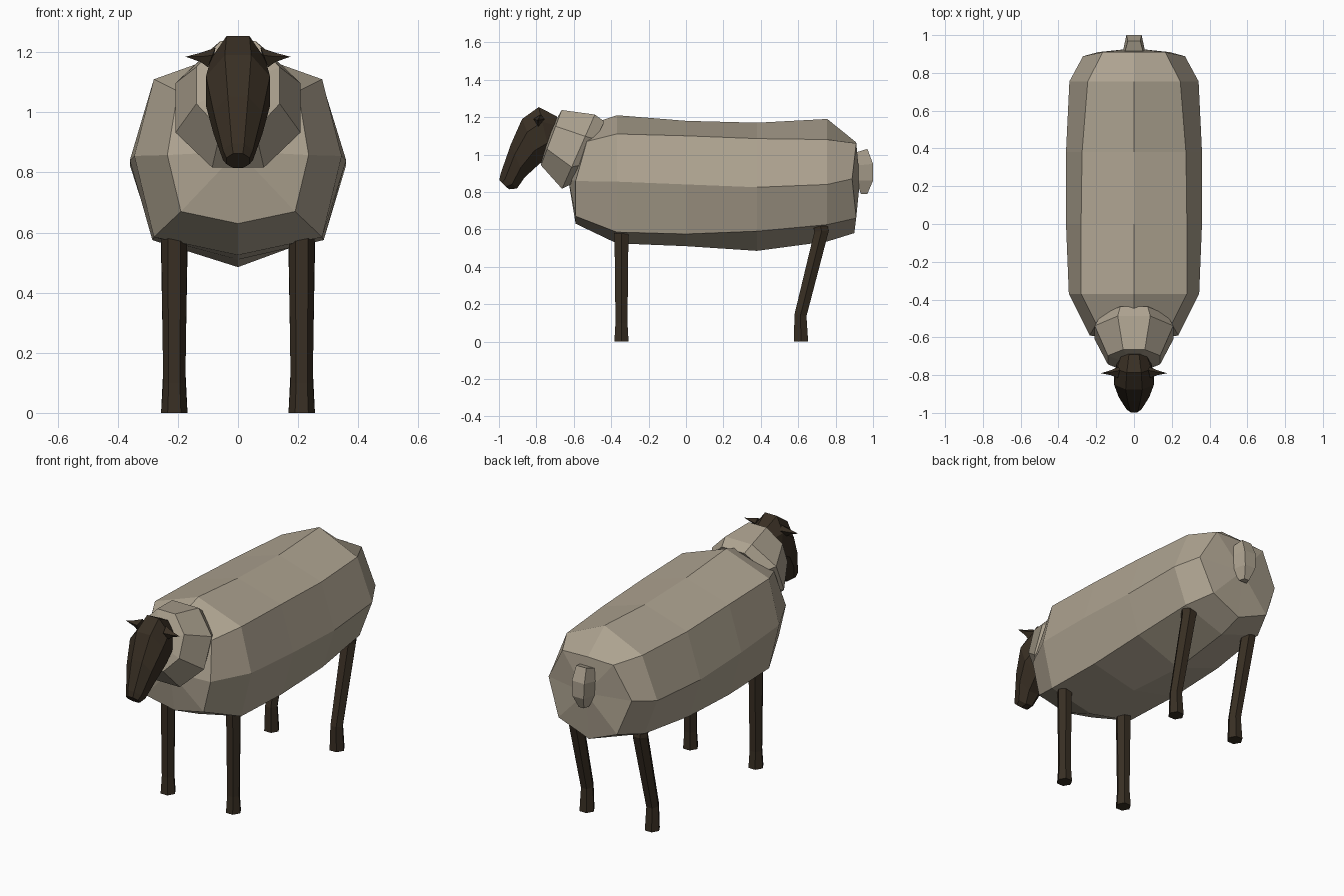
import bpy, bmesh, math
from mathutils import Vector

if "Cube" in bpy.data.objects:
    bpy.data.objects.remove(bpy.data.objects["Cube"])


def material(name, rgb):
    m = bpy.data.materials.new(name)
    m.diffuse_color = (*rgb, 1)
    m.use_nodes = True
    m.node_tree.nodes["Principled BSDF"].inputs["Base Color"].default_value = m.diffuse_color
    return m


WOOL = material("warm_grey_wool", (0.42, 0.365, 0.28))
DARK = material("dark_brown_skin", (0.040, 0.028, 0.017))


def loft(name, rings, mat, start=None, end=None):
    """Skin a list of equal-sized point rings; ends are flat or fanned to a point."""
    bm = bmesh.new()
    loops = [[bm.verts.new(p) for p in ring] for ring in rings]
    n = len(loops[0])
    for a, b in zip(loops, loops[1:]):
        for i in range(n):
            bm.faces.new((a[i], a[(i + 1) % n], b[(i + 1) % n], b[i]))
    for loop, tip in ((loops[0], start), (loops[-1], end)):
        if tip is None:
            bm.faces.new(loop)
        else:
            t = bm.verts.new(tip)
            for i in range(n):
                bm.faces.new((loop[i], loop[(i + 1) % n], t))
    bmesh.ops.recalc_face_normals(bm, faces=bm.faces)
    mesh = bpy.data.meshes.new(name)
    bm.to_mesh(mesh)
    bm.free()
    mesh.materials.append(mat)
    ob = bpy.data.objects.new(name, mesh)
    bpy.context.collection.objects.link(ob)
    return ob


def mirrored(half):
    """Close a right-hand outline (bottom to top) with its left-hand copy."""
    return half + [(-x, y, z) for x, y, z in half[-2:0:-1]]


def hoop(top, bottom, width, n=8, turn=0.0):
    """Oval ring spanning two (y, z) points with a given half width."""
    t, b = Vector(top), Vector(bottom)
    c, r = (t + b) / 2, (t - b) / 2
    pts = []
    for i in range(n):
        a = 2 * math.pi * i / n + turn
        p = c + r * math.cos(a)
        pts.append((width * math.sin(a), p.x, p.y))
    return pts


# Body: octagonal barrel, (y, bottom z, lower xz, middle xz, upper xz, top z)
barrel = [
    (-0.37, 0.525, (0.28, 0.585), (0.345, 0.855), (0.28, 1.11), 1.21),
    (0.00, 0.51, (0.285, 0.575), (0.36, 0.84), (0.28, 1.10), 1.18),
    (0.38, 0.485, (0.285, 0.59), (0.36, 0.825), (0.275, 1.085), 1.17),
    (0.755, 0.535, (0.26, 0.625), (0.342, 0.84), (0.245, 1.08), 1.19),
]
body = [mirrored([(0, y, lo), (a[0], y, a[1]), (b[0], y, b[1]), (c[0], y, c[1]), (0, y, hi)])
        for y, lo, a, b, c, hi in barrel]
chest = mirrored([(0, -0.59, 0.63), (0.19, -0.59, 0.67), (0.235, -0.59, 0.858),
                  (0.20, -0.53, 1.07), (0, -0.46, 1.18)])
rump = mirrored([(0, 0.90, 0.58), (0.19, 0.91, 0.66), (0.27, 0.888, 0.87),
                 (0.165, 0.91, 1.06), (0, 0.91, 1.065)])
loft("woolly_body", [chest] + body + [rump], WOOL, (0, -0.63, 0.87), (0, 0.93, 0.86))

# Neck wool
TURN = math.pi / 8
loft("woolly_neck", [
    hoop((-0.43, 1.19), (-0.60, 0.84), 0.19, 8, TURN),
    hoop((-0.48, 1.23), (-0.67, 0.80), 0.225, 8, TURN),
    hoop((-0.66, 1.25), (-0.78, 0.93), 0.15, 8, TURN),
], WOOL, end=(0, -0.75, 1.09))

# Head tapering to the muzzle
loft("head", [
    hoop((-0.69, 1.21), (-0.68, 1.03), 0.07, 8, TURN),
    hoop((-0.79, 1.265), (-0.72, 0.97), 0.10, 8, TURN),
    hoop((-0.88, 1.20), (-0.78, 0.94), 0.115, 8, TURN),
    hoop((-0.94, 1.06), (-0.86, 0.87), 0.088, 8, TURN),
    hoop((-0.995, 0.90), (-0.90, 0.815), 0.054, 8, TURN),
    hoop((-1.0, 0.865), (-0.945, 0.812), 0.042, 8, TURN),
], DARK)

# Stubby tail
loft("tail", [
    [(sx * w, y, z) for sx, y, z in ((-1, y0, z0), (1, y0, z0), (0.65, y1, z1), (-0.65, y1, z1))]
    for w, y0, z0, y1, z1 in (
        (0.050, 0.905, 1.01, 0.97, 1.03),
        (0.062, 0.90, 0.94, 1.0, 0.95),
        (0.055, 0.91, 0.86, 1.0, 0.86),
        (0.025, 0.935, 0.79, 0.97, 0.79))
], WOOL)


# Legs: hexagonal tubes following (y, z, radius), widening at the hoof
def leg(name, x, path):
    rings = [[(x + r * math.cos(k * math.pi / 3), y + r * math.sin(k * math.pi / 3),
               z - tilt * r * math.sin(k * math.pi / 3)) for k in range(6)]
             for y, z, r, tilt in path]
    loft(name, rings, DARK)


for side, s in (("left", 1), ("right", -1)):
    leg(f"front_leg_{side}", s * 0.212,
        [(-0.345, 0, 0.044, 0), (-0.345, 0.10, 0.037, 0), (-0.345, 0.57, 0.043, 0),
         (-0.345, 0.60, 0.042, 0)])
    leg(f"back_leg_{side}", s * 0.212,
        [(0.615, 0, 0.044, 0), (0.612, 0.14, 0.037, 0.15), (0.725, 0.59, 0.045, -0.1),
         (0.71, 0.655, 0.042, 0.1)])
    # Ear: flat spike pointing sideways
    root = [(s * 0.075, -0.775, 1.215), (s * 0.085, -0.815, 1.19), (s * 0.10, -0.79, 1.15),
            (s * 0.08, -0.755, 1.19)]
    mid = [(s * 0.125, -0.785, 1.198), (s * 0.125, -0.80, 1.185), (s * 0.125, -0.79, 1.168),
           (s * 0.125, -0.775, 1.185)]
    loft(f"ear_{side}", [root, mid], DARK, end=(s * 0.175, -0.79, 1.185))
